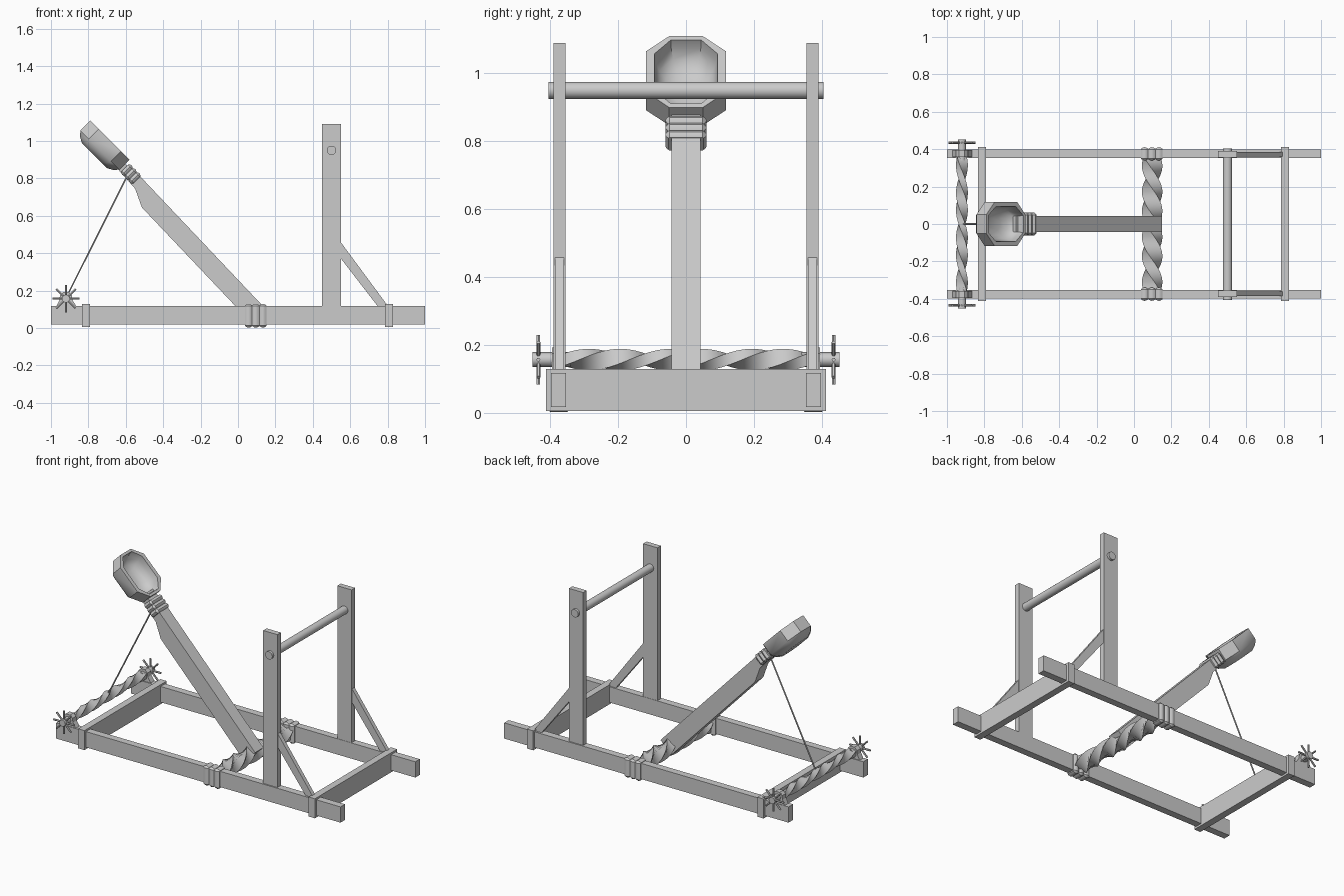
import bpy, bmesh
from math import sin, cos, pi
from mathutils import Matrix, Vector

if "Cube" in bpy.data.objects:
    bpy.data.objects.remove(bpy.data.objects["Cube"], do_unlink=True)

GREY = (0.6, 0.6, 0.6, 1)
mat = bpy.data.materials.new("plain grey")
mat.use_nodes = True
mat.diffuse_color = GREY
mat.node_tree.nodes["Principled BSDF"].inputs["Base Color"].default_value = GREY


def frame(origin, a, b, c):
    """Matrix taking local x, y, z to the directions a, b, c."""
    m = Matrix((Vector(a).normalized(), Vector(b).normalized(), Vector(c).normalized()))
    return Matrix.Translation(origin) @ m.transposed().to_4x4()


def loft(name, sections, matrix=Matrix(), smooth=None):
    """Skin a list of equal point rings and cap both ends."""
    bm = bmesh.new()
    rings = [[bm.verts.new(matrix @ Vector(p)) for p in s] for s in sections]
    n = len(rings[0])
    for r, q in zip(rings, rings[1:]):
        for i in range(n):
            j = (i + 1) % n
            bm.faces.new((r[i], r[j], q[j], q[i]))
    bm.faces.new(rings[0])
    bm.faces.new(rings[-1])
    bmesh.ops.recalc_face_normals(bm, faces=bm.faces)
    mesh = bpy.data.meshes.new(name)
    bm.to_mesh(mesh)
    bm.free()
    mesh.materials.append(mat)
    obj = bpy.data.objects.new(name, mesh)
    bpy.context.collection.objects.link(obj)
    if smooth:
        bpy.ops.object.select_all(action='DESELECT')
        obj.select_set(True)
        bpy.context.view_layer.objects.active = obj
        bpy.ops.object.shade_smooth_by_angle(angle=smooth)
    return obj


def prism(name, outline, y0, y1):
    """Extrude an x-z outline along y."""
    return loft(name, [[(x, y, z) for x, z in outline] for y in (y0, y1)])


def box(name, x0, x1, y0, y1, z0, z1):
    return prism(name, [(x0, z0), (x1, z0), (x1, z1), (x0, z1)], y0, y1)


def rod(name, start, end, radius, sides=16):
    start, end = Vector(start), Vector(end)
    turn = (end - start).to_track_quat('Z', 'Y').to_matrix().to_4x4()
    ring = [(radius * cos(2 * pi * i / sides), radius * sin(2 * pi * i / sides))
            for i in range(sides)]
    return loft(name, [[(x, y, z) for x, y in ring] for z in (0, (end - start).length)],
                Matrix.Translation(start) @ turn, 0.8)


def octagon(w, h, cw, ch, z):
    """Chamfered rectangle: half sizes w, h; flat half widths cw, ch."""
    return [(w, -ch, z), (w, ch, z), (cw, h, z), (-cw, h, z),
            (-w, ch, z), (-w, -ch, z), (-cw, -h, z), (cw, -h, z)]


def binding(name, matrix, w, h, length, turns=3):
    """Cord wound round a beam, with a groove between turns."""
    secs = []
    for k in range(turns * 4 + 1):
        d = 0.009 * (1 - abs(sin(pi * k / 4)))
        secs.append(octagon(w - d, h - d, w - 0.012, h - 0.012,
                            length * (k / (turns * 4) - 0.5)))
    return loft(name, secs, matrix, 0.6)


def twist(name, x, z, w, h, half, quarter_turns, steps=48):
    """Rectangular skein twisted along y."""
    secs = []
    for k in range(steps + 1):
        t = k / steps
        a = quarter_turns * pi / 2 * t
        secs.append([(x + u * cos(a) - v * sin(a), half * (2 * t - 1),
                      z + u * sin(a) + v * cos(a))
                     for u, v in ((w, h), (-w, h), (-w, -h), (w, -h))])
    return loft(name, secs, smooth=0.5)


# Parts repeated on both long sides
WX, WZ = -0.92, 0.157
for side, s in (("front", -1), ("back", 1)):
    box(side + "_rail", -1, 1, s * 0.353, s * 0.398, 0.018, 0.118)
    box(side + "_post", 0.45, 0.55, s * 0.355, s * 0.39, 0.1, 1.09)
    prism(side + "_brace", [(0.54, 0.472), (0.54, 0.385), (0.76, 0.1), (0.815, 0.1)],
          s * 0.36, s * 0.386)
    binding(side + "_rail_binding",
            frame((0.095, s * 0.375, 0.066), (0, 1, 0), (0, 0, 1), (1, 0, 0)),
            0.036, 0.064, 0.115)
    # Winch bearing, axle end and handle spokes
    prism(side + "_winch_bearing",
          [(-0.975, 0.11), (-0.86, 0.11), (-0.885, 0.15), (-0.888, 0.175),
           (-0.905, 0.192), (-0.935, 0.192), (-0.952, 0.175), (-0.955, 0.15)],
          s * 0.358, s * 0.395)
    rod(side + "_winch_axle", (WX, s * 0.34, WZ), (WX, s * 0.452, WZ), 0.022, 8)
    for i in range(8):
        a = i * pi / 4
        rod(side + "_winch_spoke", (WX, s * 0.435, WZ),
            (WX + 0.073 * cos(a), s * 0.435, WZ + 0.073 * sin(a)), 0.006, 6)

# Cross beams and stop bar
for name, x in (("left_cross_beam", 0.808), ("right_cross_beam", -0.813)):
    box(name, x - 0.022, x + 0.022, -0.413, 0.413, 0.006, 0.13)
rod("stop_bar", (0.5, -0.405, 0.95), (0.5, 0.405, 0.95), 0.025, 20)

# Twisted ropes
twist("torsion_skein", 0.097, 0.068, 0.043, 0.034, 0.362, 6)
twist("winch_rope", WX, WZ, 0.026, 0.018, 0.36, 6)

# Throwing arm
prism("throwing_arm", [(0.15, 0.1), (-0.52, 0.808), (-0.63, 0.9), (-0.66, 0.87),
                       (-0.55, 0.745), (-0.514, 0.645), (0.073, 0.026)], -0.042, 0.042)
ALONG, UP = (-0.7, 0, 0.7), (0.7, 0, 0.7)
binding("arm_binding", frame((-0.573, 0, 0.824), (0, 1, 0), UP, ALONG),
        0.061, 0.036, 0.09)

# Bowl: outer wall, rim, then hollow; local x across, y along the arm
bowl = [(0.4, -0.118), (0.64, -0.117), (0.85, -0.1), (1, -0.075), (1, 0)]
rings = [octagon(0.118 * k, 0.148 * k, 0.05 * k, 0.085 * k, d) for k, d in bowl]
hollow = [(1, 0), (0.97, -0.03), (0.85, -0.06), (0.65, -0.08), (0.35, -0.09)]
rings += [octagon(0.093 * k, 0.132 * k, 0.045 * k, 0.075 * k, d) for k, d in hollow]
loft("bowl", rings, frame((-0.685, 0, 1.005), (0, 1, 0), ALONG, UP), 0.7)

# Draw cord from winch to arm
rod("draw_cord", (-0.915, 0, 0.17), (-0.594, 0, 0.81), 0.0045, 6)
